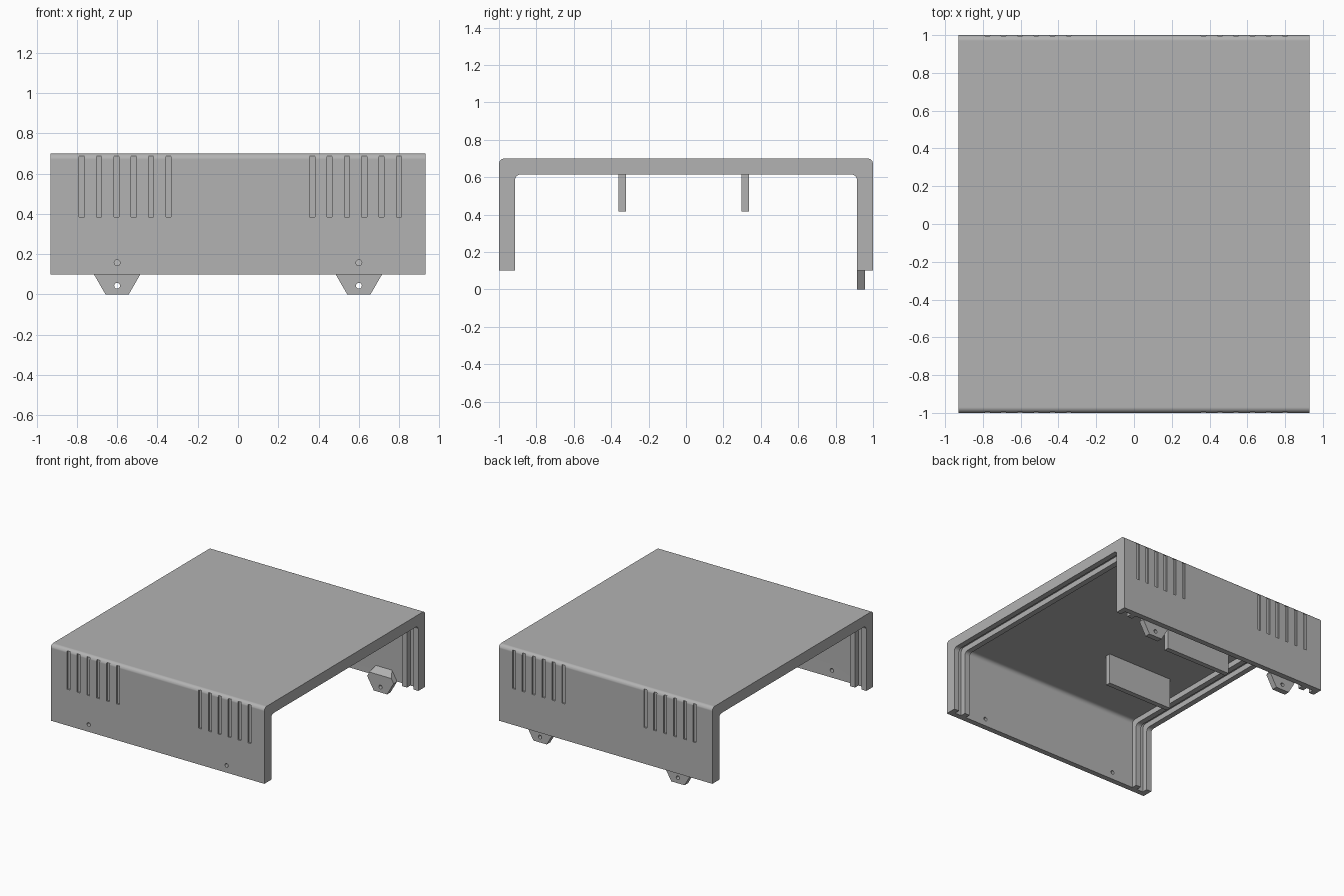
import bpy, bmesh, math
from mathutils import Vector, Matrix

if "Cube" in bpy.data.objects:
    bpy.data.objects.remove(bpy.data.objects["Cube"])

# Overall sizes
HALF_X, BASE, TOP = 0.93, 0.10, 0.70
RIB, WALL = 0.086, 0.043        # depth at the end ribs, depth of the plain wall
FILLET = 0.03

grey = bpy.data.materials.new("matte_grey")
grey.use_nodes = True
grey.diffuse_color = (0.45, 0.45, 0.45, 1)
grey.node_tree.nodes["Principled BSDF"].inputs["Base Color"].default_value = (0.45, 0.45, 0.45, 1)


def make_object(name, bm):
    bmesh.ops.recalc_face_normals(bm, faces=bm.faces)
    mesh = bpy.data.meshes.new(name)
    bm.to_mesh(mesh)
    bm.free()
    mesh.materials.append(grey)
    obj = bpy.data.objects.new(name, mesh)
    bpy.context.collection.objects.link(obj)
    return obj


def prism(bm, points, direction):
    """Extrude a flat outline along a direction."""
    face = bm.faces.new([bm.verts.new(p) for p in points])
    new = bmesh.ops.extrude_face_region(bm, geom=[face])["geom"]
    moved = [g for g in new if isinstance(g, bmesh.types.BMVert)]
    bmesh.ops.translate(bm, verts=moved, vec=Vector(direction))


def box(bm, x0, x1, y0, y1, z0, z1):
    prism(bm, [(x0, y0, z0), (x1, y0, z0), (x1, y1, z0), (x0, y1, z0)], (0, 0, z1 - z0))


def arch(bm, x0, x1, half_y, bottom, top, steps=8):
    """Solid block along x with rounded upper corners."""
    points = [(x0, half_y, bottom)]
    for side in (1, -1):
        for i in range(steps + 1):
            a = math.pi / 2 * (i / steps)
            a = a if side > 0 else math.pi / 2 - a
            points.append((x0, side * (half_y - FILLET + FILLET * math.cos(a)),
                           top - FILLET + FILLET * math.sin(a)))
    points.append((x0, -half_y, bottom))
    prism(bm, points, (x1 - x0, 0, 0))


def hole(bm, x, y, z, depth):
    place = Matrix.Translation((x, y, z)) @ Matrix.Rotation(math.pi / 2, 4, "X")
    bmesh.ops.create_cone(bm, cap_ends=True, segments=24, radius1=0.0145,
                          radius2=0.0145, depth=depth, matrix=place)


def cut(target, bm):
    """Subtract a helper mesh and remove the helper."""
    cutter = make_object("cutter", bm)
    cutter.hide_render = True
    mod = target.modifiers.new("cut", "BOOLEAN")
    mod.operation, mod.solver, mod.object = "DIFFERENCE", "EXACT", cutter
    bpy.context.view_layer.objects.active = target
    bpy.ops.object.modifier_apply(modifier=mod.name)
    bpy.data.objects.remove(cutter)


# Cover: rounded block hollowed into a channel
bm = bmesh.new()
arch(bm, -HALF_X, HALF_X, 1, BASE, TOP)
cover = make_object("cover", bm)

bm = bmesh.new()
arch(bm, -1.1, 1.1, 1 - RIB, -0.1, TOP - RIB)
cut(cover, bm)

# Panel grooves at both ends and the thinner middle, leaving paired ribs
groove_out, groove_in, rib_in = HALF_X - 0.043, HALF_X - 0.099, HALF_X - 0.143
bm = bmesh.new()
for x0, x1 in ((-groove_out, -groove_in), (-rib_in, rib_in), (groove_in, groove_out)):
    arch(bm, x0, x1, 1 - WALL, -0.1, TOP - WALL)
cut(cover, bm)

# Shallow decorative slots on both side walls
bm = bmesh.new()
for y0, y1 in ((-1.05, -0.988), (0.988, 1.05)):
    for i in range(6):
        for x in (-0.789 + i * 0.0861, 0.786 - i * 0.0861):
            box(bm, x, x + 0.026, y0, y1, 0.385, 0.686)
cut(cover, bm)

# Screw holes in the front wall
bm = bmesh.new()
for x in (-0.6, 0.6):
    hole(bm, x, -0.98, 0.157, 0.15)
cut(cover, bm)

# Plates hanging under the roof
for name, y in (("front_inner_plate", -0.341), ("back_inner_plate", 0.317)):
    bm = bmesh.new()
    box(bm, -0.61, -0.04, y - 0.02, y + 0.02, 0.415, TOP - WALL + 0.002)
    make_object(name, bm)

# Hexagonal fixing tabs inside the back wall, chamfered on top
for name, x in (("right_tab", -0.6), ("left_tab", 0.6)):
    bm = bmesh.new()
    radius = BASE / math.cos(math.pi / 6)
    ring = [(x + radius * math.cos(k * math.pi / 3), 1 - RIB,
             BASE + radius * math.sin(k * math.pi / 3)) for k in range(6)]
    prism(bm, ring, (0, RIB - WALL + 0.001, 0))
    result = bmesh.ops.bisect_plane(bm, geom=bm.verts[:] + bm.edges[:] + bm.faces[:],
                                    plane_co=(x, 1 - RIB, BASE + 0.035),
                                    plane_no=(0, -1, 1), clear_outer=True)
    rim = [g for g in result["geom_cut"] if isinstance(g, bmesh.types.BMEdge)]
    bmesh.ops.holes_fill(bm, edges=rim)
    tab = make_object(name, bm)
    bm = bmesh.new()
    hole(bm, x, 1 - RIB, 0.043, 0.2)
    cut(tab, bm)

# Smooth the rounded corners, keeping flat faces flat
bpy.ops.object.select_all(action="DESELECT")
cover.select_set(True)
bpy.context.view_layer.objects.active = cover
bpy.ops.object.shade_smooth_by_angle(angle=math.radians(30))
weighted = cover.modifiers.new("flat_faces", "WEIGHTED_NORMAL")
weighted.keep_sharp = True
